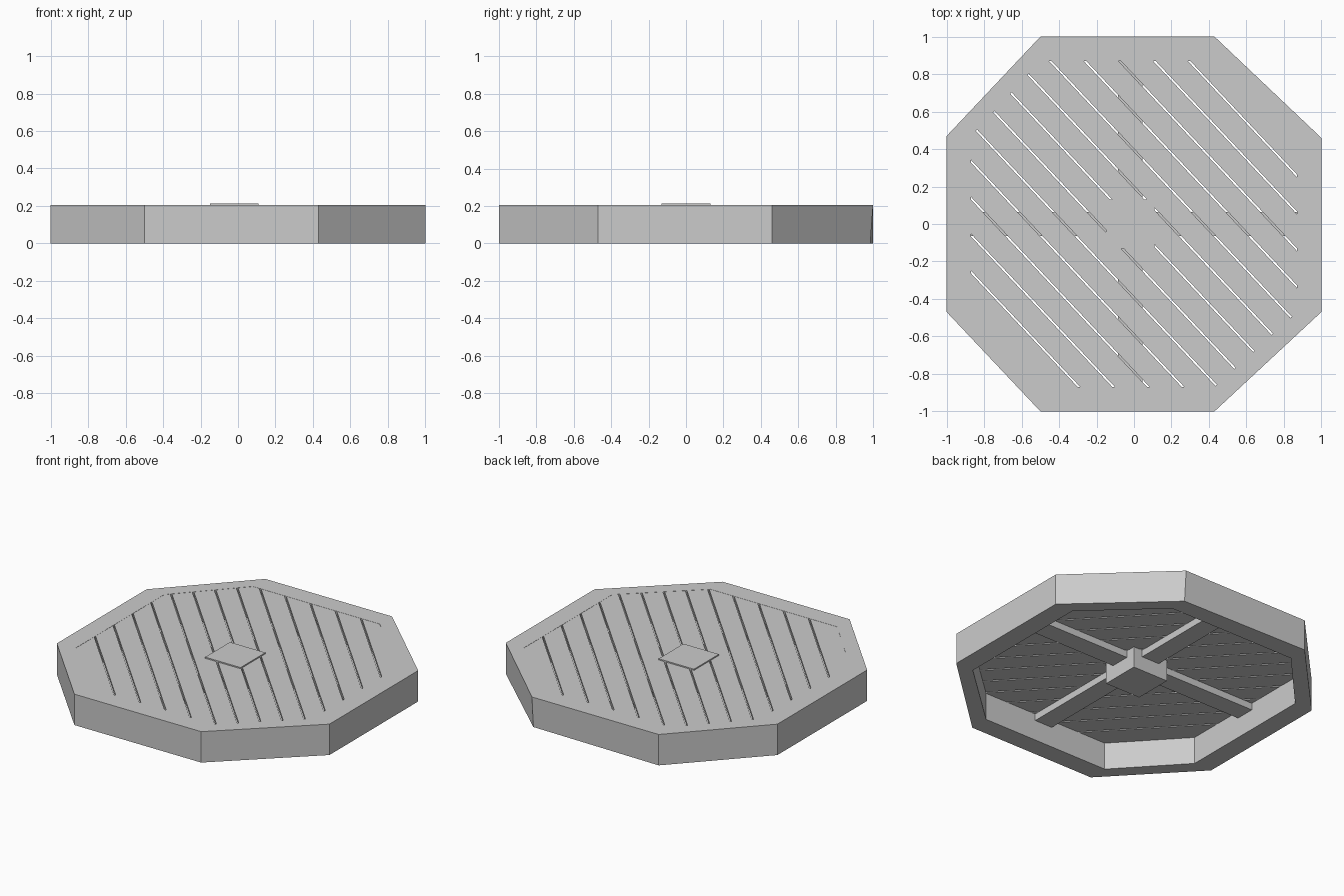
import bpy, bmesh
from mathutils import Vector

if "Cube" in bpy.data.objects:
    bpy.data.objects.remove(bpy.data.objects["Cube"])

TOP = 0.205
DECK_BOTTOM = 0.18


def octagon(r):
    # corners share the same cut positions at every radius
    return [(-.5, -r), (.43, -r), (r, -.47), (r, .46),
            (.43, r), (-.5, r), (-r, .47), (-r, -.47)]


def finish(bm, name):
    bmesh.ops.recalc_face_normals(bm, faces=bm.faces[:])
    me = bpy.data.meshes.new(name)
    bm.to_mesh(me)
    bm.free()
    ob = bpy.data.objects.new(name, me)
    bpy.context.collection.objects.link(ob)
    return ob


def box(name, x0, x1, y0, y1, z0, z1):
    bm = bmesh.new()
    bmesh.ops.create_cube(bm, size=1)
    for v in bm.verts:
        v.co = (x1 if v.co.x > 0 else x0,
                y1 if v.co.y > 0 else y0,
                z1 if v.co.z > 0 else z0)
    return finish(bm, name)


# Octagonal rim: four vertex loops joined into a hollow ring
bm = bmesh.new()
loops = [[bm.verts.new((x, y, z)) for x, y in octagon(r)]
         for r, z in ((1, 0), (1, TOP), (.87, TOP), (.87, 0))]
for a, b in zip(loops, loops[1:] + loops[:1]):
    for i in range(8):
        j = (i + 1) % 8
        bm.faces.new((a[i], a[j], b[j], b[i]))
loops[0][4].co.y = .985  # slightly uneven lower back corner
finish(bm, "outer_rim")

# Deck planks: strips of the inner octagon with narrow gaps between
normal = Vector((1.064, 1, 0)).normalized()
pitch, gap = .135, .01
for k in range(-7, 7):
    bm = bmesh.new()
    bm.faces.new([bm.verts.new((x, y, DECK_BOTTOM)) for x, y in octagon(.87)])
    cuts = []
    if k > -7:
        cuts.append((normal * (k * pitch + gap / 2), -normal))
    if k < 6:
        cuts.append((normal * ((k + 1) * pitch - gap / 2), normal))
    for co, no in cuts:
        bmesh.ops.bisect_plane(bm, geom=bm.verts[:] + bm.edges[:] + bm.faces[:],
                               plane_co=co, plane_no=no, clear_outer=True)
    ext = bmesh.ops.extrude_face_region(bm, geom=bm.faces[:], use_keep_orig=True)
    for v in ext["geom"]:
        if isinstance(v, bmesh.types.BMVert):
            v.co.z = TOP - .001
    finish(bm, f"plank_{k + 8}")

# Central square post, showing just above the deck
box("centre_post", -.15, .11, -.13, .13, .04, .212)

# Four support beams under the deck, from the post to the rim
z0, z1, w = .135, DECK_BOTTOM, .065
box("beam_right", .11, .87, -w, w, z0, z1)
box("beam_left", -.87, -.15, -w, w, z0, z1)
box("beam_back", -.02 - w, -.02 + w, .13, .87, z0, z1)
box("beam_front", -.02 - w, -.02 + w, -.87, -.13, z0, z1)
